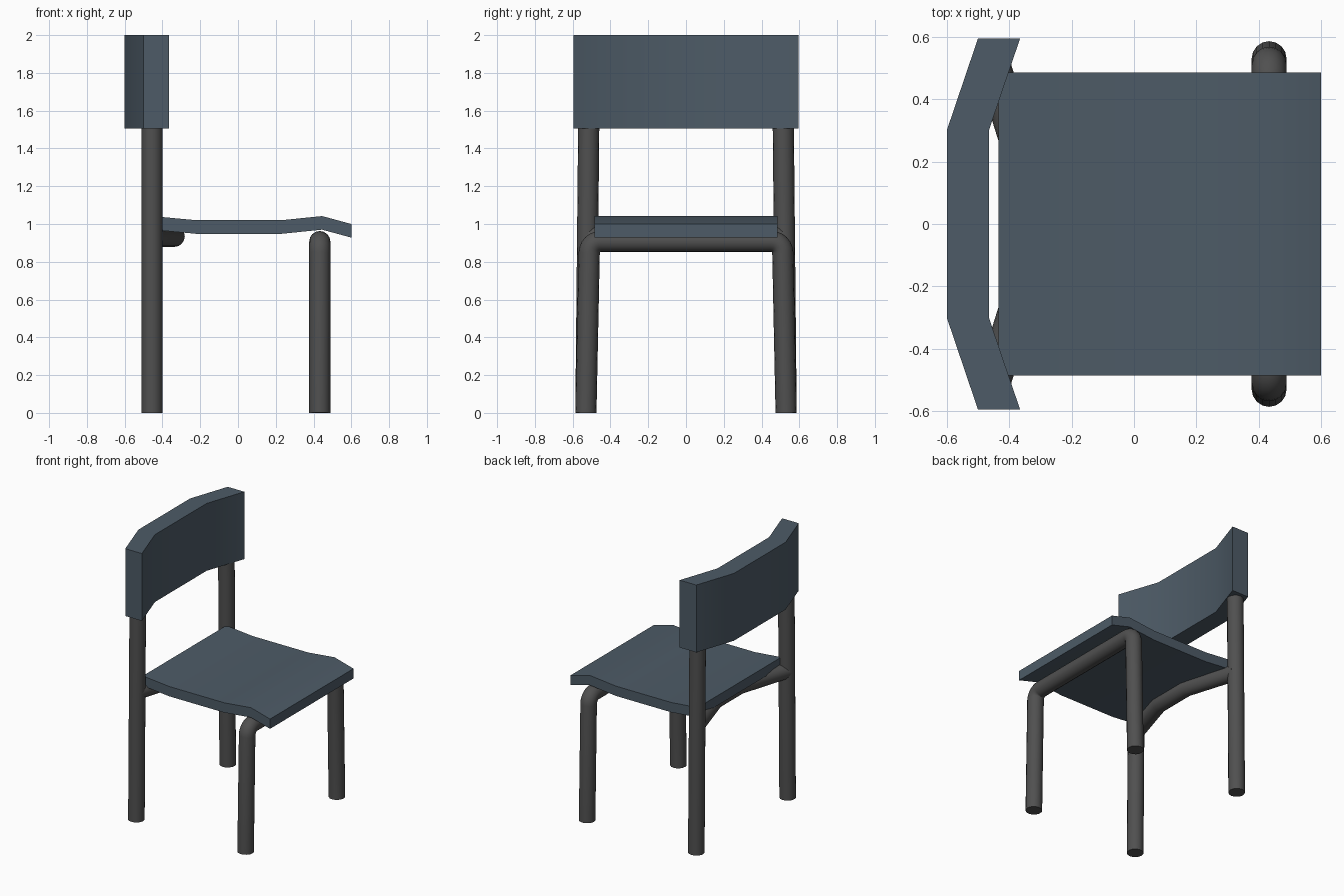
import bpy, bmesh, math
from mathutils import Vector

if "Cube" in bpy.data.objects:
    bpy.data.objects.remove(bpy.data.objects["Cube"])


def material(name, color):
    m = bpy.data.materials.new(name)
    m.diffuse_color = color
    m.use_nodes = True
    m.node_tree.nodes["Principled BSDF"].inputs["Base Color"].default_value = m.diffuse_color
    return m


BLUE = material("blue_grey", (0.075, 0.105, 0.135, 1))
DARK = material("dark_metal", (0.08, 0.08, 0.08, 1))
R = 0.056


def finish(obj, mat, angle):
    obj.data.materials.clear()
    obj.data.materials.append(mat)
    bpy.ops.object.select_all(action='DESELECT')
    obj.select_set(True)
    bpy.context.view_layer.objects.active = obj
    bpy.ops.object.shade_smooth_by_angle(angle=math.radians(angle))


def slab(name, upper, lower, place, a, b):
    """Bent board: strip between two profile lines, extruded from a to b."""
    bm = bmesh.new()
    rings = []
    for u, l in zip(upper, lower):
        rings.append([bm.verts.new(place(*p, t))
                      for p, t in ((u, a), (u, b), (l, b), (l, a))])
    for r, s in zip(rings, rings[1:]):
        for i in range(4):
            j = (i + 1) % 4
            bm.faces.new((r[i], r[j], s[j], s[i]))
    bm.faces.new(rings[0])
    bm.faces.new(rings[-1][::-1])
    bmesh.ops.recalc_face_normals(bm, faces=bm.faces)
    me = bpy.data.meshes.new(name)
    bm.to_mesh(me)
    bm.free()
    obj = bpy.data.objects.new(name, me)
    bpy.context.collection.objects.link(obj)
    finish(obj, BLUE, 35)


def rounded(points, bend, steps=6):
    """Replace inner corners of a path with small arcs."""
    pts = [Vector(p) for p in points]
    out = [pts[0]]
    for p, c, n in zip(pts, pts[1:], pts[2:]):
        d1, d2 = (p - c).normalized(), (n - c).normalized()
        half = d1.angle(d2) / 2
        cut = bend / math.tan(half)
        centre = c + (d1 + d2).normalized() * bend / math.sin(half)
        v1, v2 = c + d1 * cut - centre, c + d2 * cut - centre
        out += [centre + v1.slerp(v2, i / steps) * bend / v1.slerp(v2, i / steps).length
                for i in range(steps + 1)]
    return out + [pts[-1]]


def tube(name, points):
    cu = bpy.data.curves.new(name, 'CURVE')
    cu.dimensions = '3D'
    cu.bevel_depth = R
    cu.bevel_resolution = 6
    cu.use_fill_caps = True
    sp = cu.splines.new('POLY')
    sp.points.add(len(points) - 1)
    for q, p in zip(sp.points, points):
        q.co = (*p, 1)
    obj = bpy.data.objects.new(name, cu)
    bpy.context.collection.objects.link(obj)
    bpy.ops.object.select_all(action='DESELECT')
    obj.select_set(True)
    bpy.context.view_layer.objects.active = obj
    bpy.ops.object.convert(target='MESH')
    finish(bpy.context.object, DARK, 50)


# Seat: wavy side profile, extruded across
seat_top = [(-0.435, 1.04), (-0.22, 1.02), (0.23, 1.02), (0.445, 1.042), (0.6, 1.0)]
slab("seat", seat_top, [(x, z - 0.072) for x, z in seat_top],
     lambda x, z, t: (x, t, z), -0.485, 0.485)

# Backrest: bent plan profile, extruded upward
slab("backrest", [(-0.5, -0.595), (-0.6, -0.3), (-0.6, 0.3), (-0.5, 0.595)],
     [(-0.365, -0.595), (-0.465, -0.3), (-0.465, 0.3), (-0.365, 0.595)],
     lambda x, y, t: (x, y, t), 1.505, 2.0)

# Front legs with the rail under the seat, one bent tube
tube("front_leg_frame", rounded([(0.433, -0.53, 0), (0.433, -0.511, 0.907),
                                 (0.433, 0.511, 0.907), (0.433, 0.53, 0)], 0.06))

# Back legs
for side, s in (("left", -1), ("right", 1)):
    tube("back_leg_" + side, [(-0.455, s * 0.53, 0), (-0.455, s * 0.515, 1.52)])

# Rear rail, bowed forward under the seat
tube("rear_rail", [(-0.455, -0.52, 0.935), (-0.337, -0.14, 0.935),
                   (-0.337, 0.14, 0.935), (-0.455, 0.52, 0.935)])
